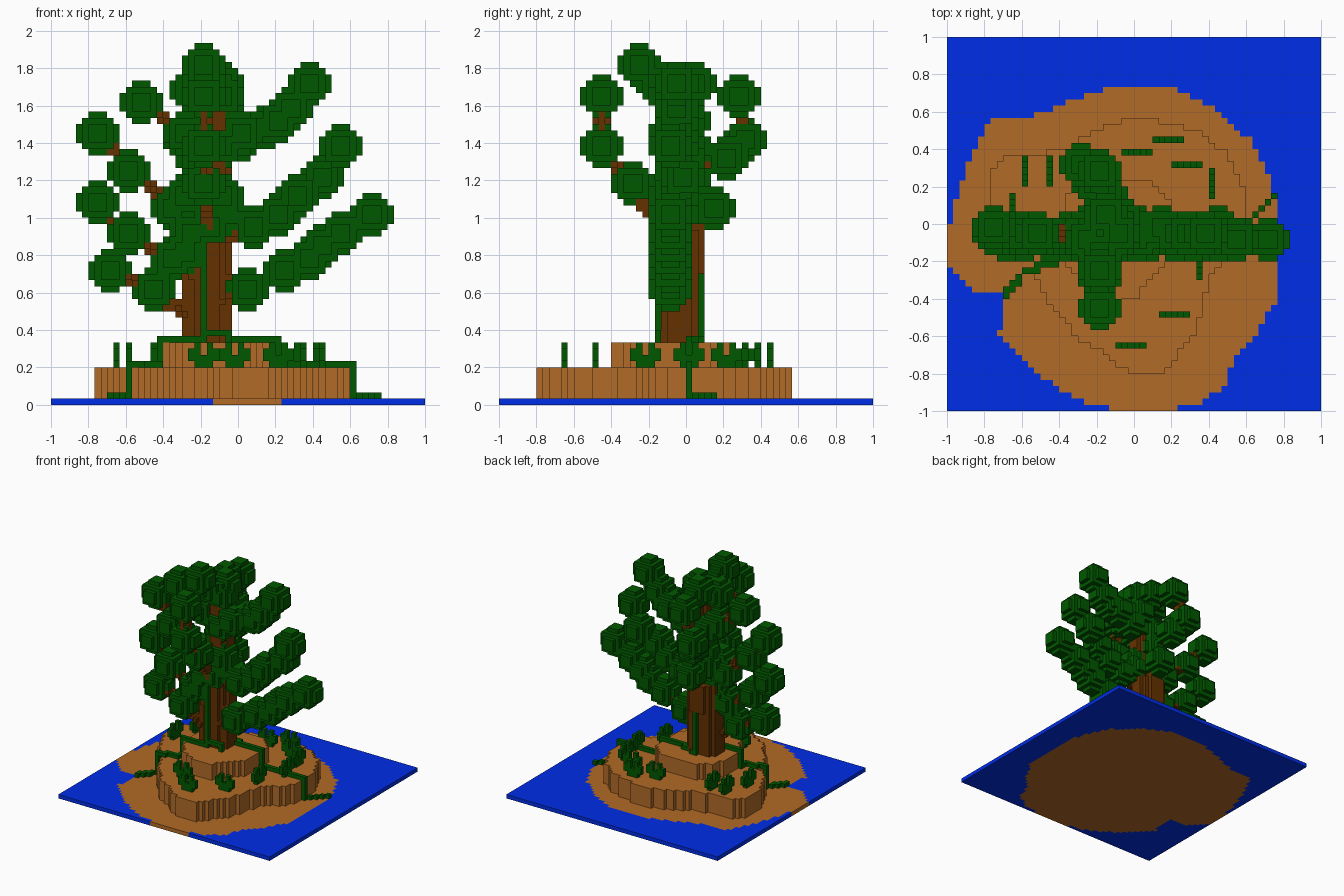
import bpy, bmesh
from mathutils import Vector

if "Cube" in bpy.data.objects:
    bpy.data.objects.remove(bpy.data.objects["Cube"])

N = 30                       # voxels per unit
cells = {}                   # (i, j, k) -> part name


def idx(x, y, z):
    """World position to voxel index (x, y are centred, z starts at 0)."""
    return (int((x + 1) * N // 1), int((y + 1) * N // 1), int(z * N // 1))


def put(part, c):
    cells.setdefault(c, part)


def inside(poly, x, y):
    hit = False
    for (x1, y1), (x2, y2) in zip(poly, poly[1:] + poly[:1]):
        if (y1 > y) != (y2 > y) and x < x1 + (y - y1) * (x2 - x1) / (y2 - y1):
            hit = not hit
    return hit


def slab(part, poly, k0, k1):
    """Fill an outline between two voxel layers."""
    for i in range(60):
        for j in range(60):
            if inside(poly, (i + .5) / N - 1, (j + .5) / N - 1):
                for k in range(k0, k1):
                    put(part, (i, j, k))


def ball(x, y, z, part="leaves"):
    """Leaf clump, seven voxels across."""
    ci, cj, ck = idx(x, y, z)
    R = range(-3, 4)
    for a in R:
        for b in R:
            for c in R:
                if a * a + b * b + c * c <= 12.25:
                    put(part, (ci + a, cj + b, ck + c))


def limb(part, pts, r):
    """Voxel path of radius r (world units) through points."""
    for p, q in zip(pts, pts[1:]):
        p, q = Vector(p), Vector(q)
        n = max(1, int((q - p).length * N * 2))
        for s in range(n + 1):
            c = p.lerp(q, s / n)
            ci, cj, ck = idx(*c)
            m = int(r * N) + 1
            if r == 0:
                put(part, (ci, cj, ck))
                continue
            for a in range(-m, m + 1):
                for b in range(-m, m + 1):
                    for d in range(-m, m + 1):
                        o = Vector(((ci + a + .5) / N - 1, (cj + b + .5) / N - 1, (ck + d + .5) / N))
                        if (o - c).length <= r:
                            put(part, (ci + a, cj + b, ck + d))


# --- island and water ---
shore = [(0, .73), (.22, .73), (.45, .6), (.62, .45), (.73, .25), (.77, .1), (.77, -.38),
         (.68, -.55), (.53, -.72), (.48, -.87), (.37, -.95), (.235, -.985), (-.135, -.985),
         (-.33, -.93), (-.47, -.83), (-.62, -.7), (-.73, -.6), (-.7, -.5), (-.7, -.37),
         (-.83, -.37), (-.92, -.28), (-1.01, -.2), (-1.01, -.1), (-.97, .05), (-.93, .2),
         (-.87, .38), (-.75, .57), (-.53, .58), (-.33, .66), (-.13, .73)]
lower = [(-.1, .54), (0, .57), (.13, .55), (.33, .5), (.5, .38), (.58, .2), (.605, .1),
         (.59, -.1), (.53, -.18), (.4, -.28), (.37, -.45), (.32, -.6), (.25, -.68), (.15, -.8),
         (-.03, -.8), (-.17, -.67), (-.3, -.62), (-.37, -.52), (-.45, -.42), (-.5, -.35),
         (-.53, -.23), (-.63, -.15), (-.72, 0), (-.77, .1), (-.77, .25), (-.7, .37),
         (-.57, .37), (-.37, .4), (-.27, .47)]
upper = [(-.41, 0), (-.38, -.2), (-.28, -.33), (-.15, -.4), (.02, -.4), (.08, -.3), (.2, -.2),
         (.21, -.05), (.2, .1), (.1, .23), (-.25, .23), (-.35, .15)]
slab("island", shore, 0, 1)
slab("island", lower, 1, 6)
slab("island", upper, 6, 10)
for i in range(60):
    for j in range(60):
        put("water", (i, j, 0))

# --- trunk: stacked ovals, narrowing upward ---
for k in range(10, 48):
    z = (k + .5) / N
    rx, ry, cx, cy = (.137, .105, -.167, -.033) if z < .93 else (.085, .085, -.117, -.05)
    if .7 < z < .93:
        ry, cy = .12, -.017
    for i in range(60):
        for j in range(60):
            if (((i + .5) / N - 1 - cx) / rx) ** 2 + (((j + .5) / N - 1 - cy) / ry) ** 2 <= 1:
                put("trunk", (i, j, k))

# --- limbs with the leaf clumps that sit along them ---
L = -.083
limbs = [
    # right side, low / middle / top
    [(-.1, L, .55), (.06, L, .62), (.25, L, .73), (.37, L, .79), (.46, L, .86), (.55, L, .9), (.72, L, 1.02)],
    [(-.1, L, .88), (.09, L, .96), (.22, L, 1.03), (.33, L, 1.1), (.45, -.02, 1.22), (.55, L, 1.38)],
    [(-.1, -.03, 1.35), (.02, -.03, 1.42), (.15, -.03, 1.49), (.2, -.05, 1.52), (.28, -.05, 1.58), (.38, -.05, 1.73)],
    # left side
    [(-.22, L, .45), (-.45, L, .6), (-.68, L, .72)],
    [(-.2, L, .65), (-.35, L, .77), (-.59, L, .9), (-.75, -.05, 1.08)],
    [(-.15, -.05, .98), (-.35, -.05, 1.06), (-.58, -.05, 1.25), (-.75, -.017, 1.46)],
    [(-.12, -.03, 1.2), (-.3, -.05, 1.45), (-.52, -.05, 1.63)],
    # front
    [(-.15, -.08, .85), (-.18, -.3, 1.17), (-.18, -.45, 1.38), (-.18, -.45, 1.65)],
    [(-.13, -.05, 1.5), (-.18, -.15, 1.7), (-.18, -.25, 1.82)],
    # back
    [(-.13, 0, .9), (-.15, .14, 1.05)],
    [(-.13, -.03, 1.05), (-.18, .03, 1.2), (-.22, .21, 1.33), (-.28, .31, 1.4), (-.2, .28, 1.66)],
]
for pts in limbs:
    limb("branches", pts, .036)
    for p in pts[1:]:
        ball(*p)
# crown and middle clumps around the trunk
for p in [(-.25, L, 1.68), (-.1, L, 1.66), (-.15, .05, 1.7), (-.1, -.05, 1.72),
          (-.23, .02, 1.13), (-.08, L, 1.13), (-.15, L, .95), (-.24, L, .9), (-.28, L, .83),
          (-.28, L, 1.1), (-.06, -.05, 1.02),
          (-.08, L, 1.38), (-.2, .03, 1.38), (-.05, .03, 1.53), (.0, L, 1.45)]:
    ball(*p)

# --- vines creeping over the terraces and up the trunk ---
limb("vines", [(.75, .15, .05), (.62, .02, .05), (.62, .02, .22), (.42, 0.02, .22), (.22, 0.02, .22),
               (.22, 0.02, .35), (0, .02, .35), (-.15, .084, .35), (-.15, .084, .69)], 0)
limb("vines", [(-.68, -.37, .05), (-.58, -.25, .05), (-.58, -.25, .22), (-.42, -.2, .22),
               (-.42, -.16, .22), (-.42, -.16, .35), (-.3, -.15, .35), (-.18, -.15, .35),
               (-.18, -.15, .83)], 0)
limb("vines", [(-.18, -.15, .38), (-.05, -.15, .38), (-.05, -.15, .35)], 0)

# --- grass tufts: (centre x, centre y, runs along x?) ---
tuft = [(-1, 0), (0, 0), (1, 0), (-2, 1), (-1, 1), (0, 1), (1, 1), (2, 1),
        (-2, 2), (2, 2), (-1, 3), (1, 3), (-1, 2), (1, 2)]
for x, y, along in [(.18, .45, 1), (.01, .39, 1), (.28, .32, 1), (.21, -.48, 1), (-.02, -.65, 1),
                    (-.18, -.5, 1), (-.58, .29, 0), (-.45, .29, 0), (-.65, .09, 0),
                    (.42, .22, 0), (.35, -.22, 0), (.45, .02, 0)]:
    i, j, k = idx(x, y, .22)
    for a, c in tuft:
        put("grass", (i + a * along, j + a * (1 - along), k + c))


# --- materials ---
def mat(name, col):
    m = bpy.data.materials.new(name)
    m.diffuse_color = (*col, 1)
    m.use_nodes = True
    m.node_tree.nodes["Principled BSDF"].inputs["Base Color"].default_value = m.diffuse_color
    return m


blue = mat("water blue", (0, .033, 1))
sand = mat("sandy brown", (.445, .147, .02))
bark = mat("bark brown", (.127, .031, 0))
green = mat("leaf green", (0, .098, 0))
paint = {"water": blue, "island": sand, "trunk": bark, "branches": bark,
         "leaves": green, "vines": green, "grass": green}

# --- turn the exposed voxel sides of each part into a mesh ---
sides = {(1, 0, 0): [(1, 0, 0), (1, 1, 0), (1, 1, 1), (1, 0, 1)],
         (-1, 0, 0): [(0, 0, 0), (0, 0, 1), (0, 1, 1), (0, 1, 0)],
         (0, 1, 0): [(0, 1, 0), (0, 1, 1), (1, 1, 1), (1, 1, 0)],
         (0, -1, 0): [(0, 0, 0), (1, 0, 0), (1, 0, 1), (0, 0, 1)],
         (0, 0, 1): [(0, 0, 1), (1, 0, 1), (1, 1, 1), (0, 1, 1)],
         (0, 0, -1): [(0, 0, 0), (0, 1, 0), (1, 1, 0), (1, 0, 0)]}
for part, material in paint.items():
    bm = bmesh.new()
    verts = {}
    for c, owner in cells.items():
        if owner != part:
            continue
        for d, quad in sides.items():
            if tuple(a + b for a, b in zip(c, d)) in cells:
                continue
            face = []
            for q in quad:
                key = tuple(a + b for a, b in zip(c, q))
                if key not in verts:
                    verts[key] = bm.verts.new((key[0] / N - 1, key[1] / N - 1, key[2] / N))
                face.append(verts[key])
            bm.faces.new(face)
    mesh = bpy.data.meshes.new(part)
    bm.to_mesh(mesh)
    bm.free()
    mesh.materials.append(material)
    bpy.context.collection.objects.link(bpy.data.objects.new(part, mesh))
